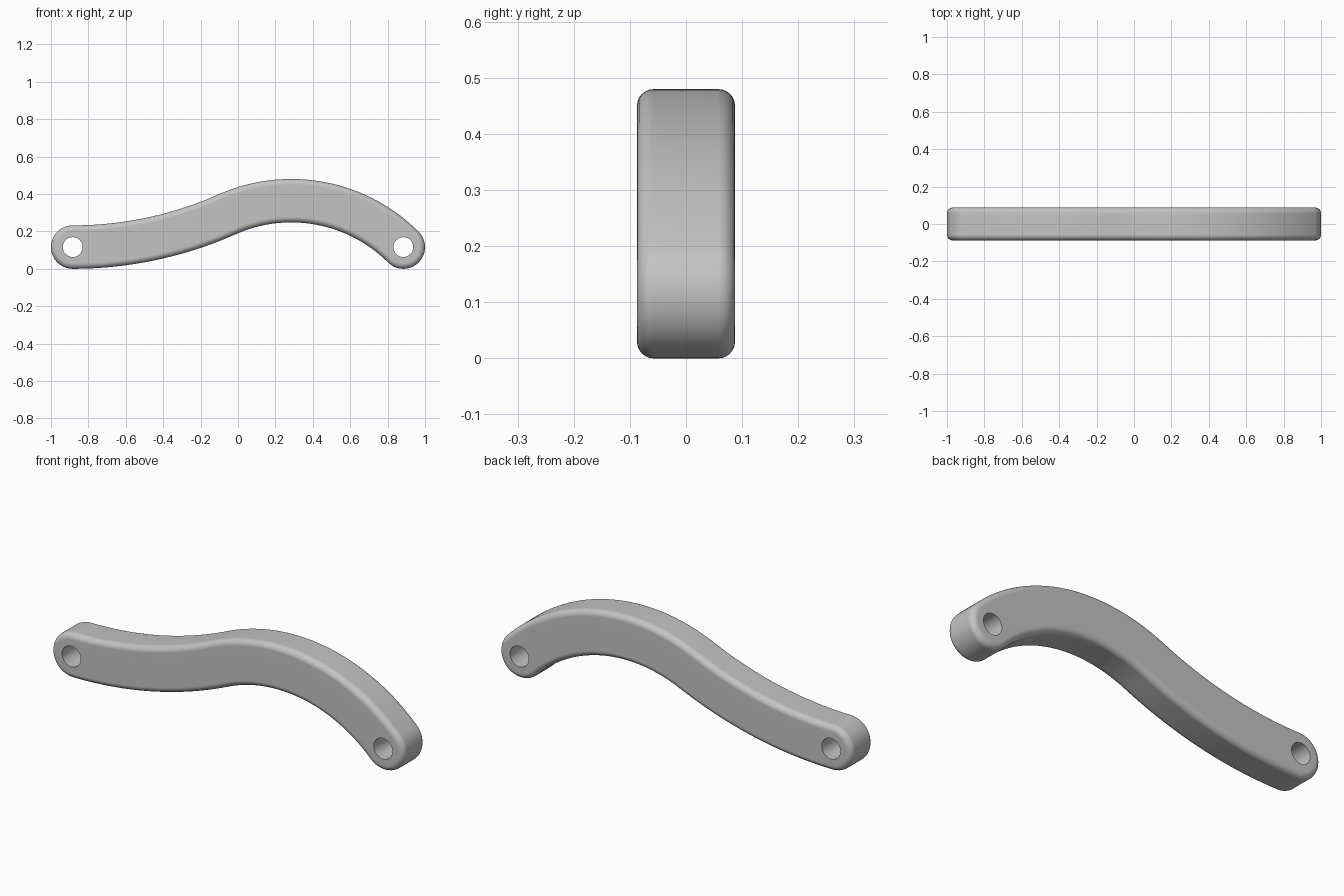
import bpy, bmesh
from math import sin, cos, pi, atan2
from mathutils import Vector

old = bpy.data.objects.get("Cube")
if old:
    bpy.data.objects.remove(old, do_unlink=True)

HALF = 0.116         # half height of the bar, also the end radius
DEPTH = 0.0875       # half thickness
FILLET = 0.03
HOLE = 0.053
LEFT, RIGHT = Vector((-0.884, HALF)), Vector((0.884, HALF))   # pivots
APEX = Vector((0.285, 0.364))                                 # crest of the centre line

# Two tangent arcs make the centre line
run, rise = RIGHT.x - APEX.x, APEX.y - RIGHT.y
r1 = (run ** 2 + rise ** 2) / (2 * rise)
c1 = Vector((APEX.x, APEX.y - r1))
d, k = APEX.x - LEFT.x, LEFT.y - c1.y
r2 = (d * d + k * k - r1 * r1) / (2 * (r1 - k))
c2 = Vector((LEFT.x, LEFT.y + r2))
joint = atan2(d, c2.y - c1.y)
tail = atan2(run, RIGHT.y - c1.y)


def direction(t):
    return Vector((sin(t), cos(t)))


def span(a, b, n):
    return [a + (b - a) * i / n for i in range(n)]


# Outline as centre point and outward normal pairs
path = [(c2 - r2 * direction(t), direction(t)) for t in span(0, -joint, 32)]
path += [(c1 + r1 * direction(t), direction(t)) for t in span(-joint, tail, 48)]
outline = path[:]
outline += [(RIGHT, direction(t)) for t in span(tail, tail + pi, 32)]
outline += [(RIGHT, direction(tail + pi))]
outline += [(p, -n) for p, n in reversed(path[1:])]
outline += [(LEFT, direction(t)) for t in span(pi, 2 * pi, 32)]

bm = bmesh.new()


def ring(pairs, radius, y):
    points = [p + n * radius for p, n in pairs]
    return [bm.verts.new((q.x, y, q.y)) for q in points]


def skin(a, b):
    for i in range(len(a)):
        j = (i + 1) % len(a)
        bm.faces.new((a[i], a[j], b[j], b[i]))


def loop_edges(verts):
    return [bm.edges.get((verts[i - 1], verts[i])) for i in range(len(verts))]


# Rounded outer wall
angles = span(0, pi / 2, 6) + [pi / 2]
section = [(HALF - FILLET * (1 - sin(a)), -DEPTH + FILLET * (1 - cos(a))) for a in angles]
section += [(r, -y) for r, y in reversed(section)]
rings = [ring(outline, r, y) for r, y in section]
for a, b in zip(rings, rings[1:]):
    skin(a, b)

# Pivot holes
holes = []
for pivot in (LEFT, RIGHT):
    circle = [(pivot, direction(t)) for t in span(0, 2 * pi, 40)]
    front, back = ring(circle, HOLE, -DEPTH), ring(circle, HOLE, DEPTH)
    skin(front, back)
    holes.append((front, back))

# Flat front and back faces around the holes
for side, rim in enumerate((rings[0], rings[-1])):
    edges = loop_edges(rim) + [e for h in holes for e in loop_edges(h[side])]
    bmesh.ops.triangle_fill(bm, edges=edges, use_beauty=True, normal=(0, 1, 0))
bmesh.ops.recalc_face_normals(bm, faces=bm.faces[:])

mesh = bpy.data.meshes.new("curved_link_arm")
bm.to_mesh(mesh)
bm.free()
arm = bpy.data.objects.new("curved_link_arm", mesh)
bpy.context.collection.objects.link(arm)

# Plain grey
grey = bpy.data.materials.new("plain_grey")
grey.use_nodes = True
color = (0.55, 0.55, 0.55, 1)
grey.diffuse_color = color
grey.node_tree.nodes["Principled BSDF"].inputs["Base Color"].default_value = color
mesh.materials.append(grey)

# Smooth shading with crisp hole edges and flat faces
bpy.ops.object.select_all(action="DESELECT")
arm.select_set(True)
bpy.context.view_layer.objects.active = arm
bpy.ops.object.shade_smooth_by_angle(angle=pi / 5)
weighted = arm.modifiers.new("even_normals", "WEIGHTED_NORMAL")
weighted.keep_sharp = True
